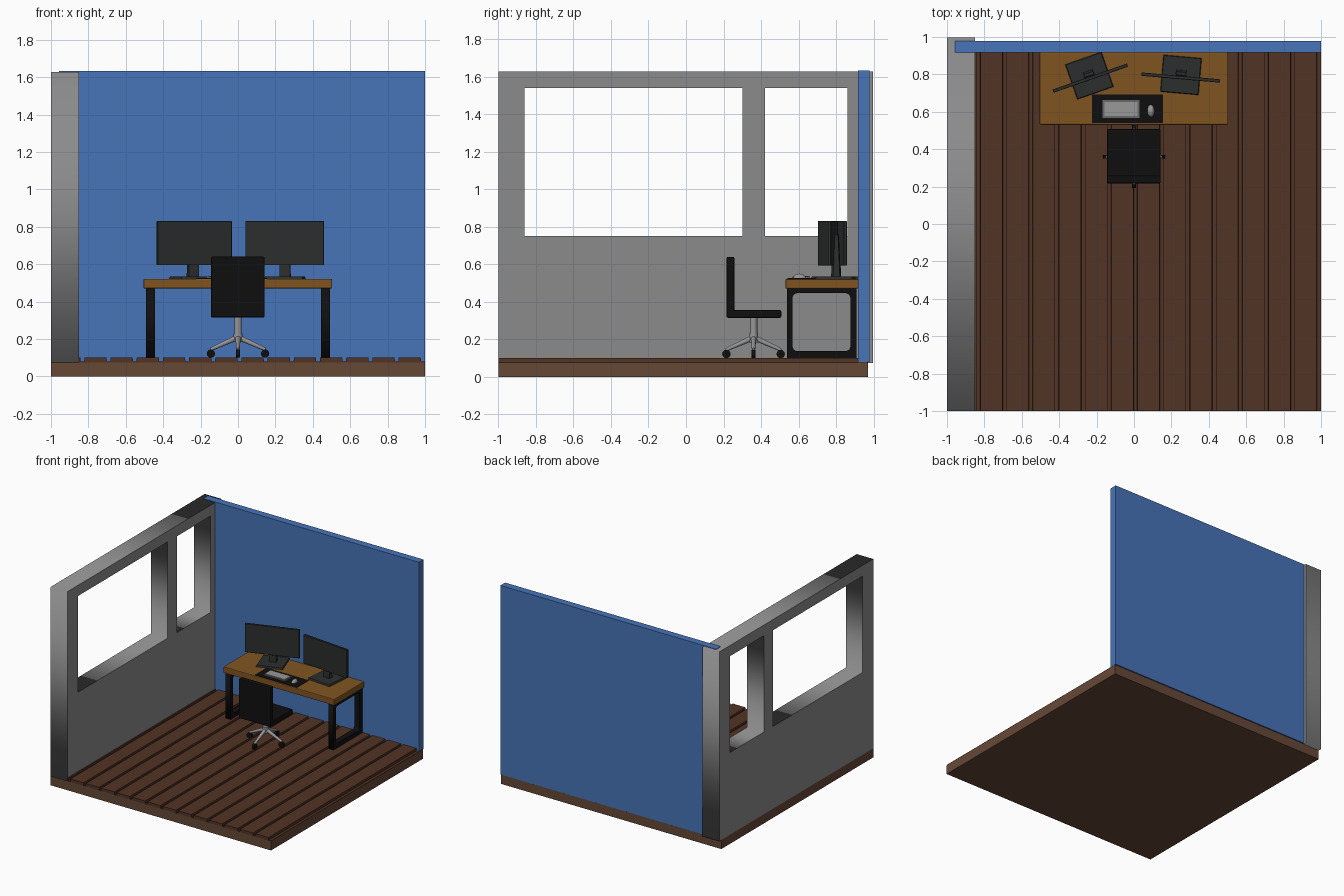
import bpy, bmesh, math
from mathutils import Vector, Matrix

if "Cube" in bpy.data.objects:
    bpy.data.objects.remove(bpy.data.objects["Cube"])


def mat(name, r, g, b):
    m = bpy.data.materials.new(name)
    lin = [((c / 255 + 0.055) / 1.055) ** 2.4 if c > 10 else c / 255 / 12.92 for c in (r, g, b)]
    m.diffuse_color = (*lin, 1)
    m.use_nodes = True
    m.node_tree.nodes["Principled BSDF"].inputs["Base Color"].default_value = m.diffuse_color
    return m


GREY = mat("wall grey", 139, 139, 139)
BLUE = mat("wall blue", 71, 116, 185)
SLAB = mat("slab brown", 102, 72, 54)
PLANK = mat("plank brown", 82, 51, 37)
WOOD = mat("desk wood", 128, 84, 33)
BLACK = mat("black", 15, 15, 15)
DARK = mat("screen charcoal", 44, 46, 46)
METAL = mat("light metal", 152, 152, 152)
TRIM = mat("keyboard trim", 105, 105, 108)


def finish(name, bm, material):
    bmesh.ops.recalc_face_normals(bm, faces=bm.faces[:])
    me = bpy.data.meshes.new(name)
    bm.to_mesh(me)
    bm.free()
    me.materials.append(material)
    ob = bpy.data.objects.new(name, me)
    bpy.context.collection.objects.link(ob)
    return ob


def smooth(ob):
    bpy.ops.object.select_all(action='DESELECT')
    ob.select_set(True)
    bpy.context.view_layer.objects.active = ob
    bpy.ops.object.shade_smooth_by_angle(angle=math.radians(40))


def box(name, x, y, z, material, taper=(1, 1), bevel=0, segs=2, place=None):
    """Box from (min, max) ranges; taper scales the top face."""
    bm = bmesh.new()
    bmesh.ops.create_cube(bm, size=1)
    for v in bm.verts:
        tx, ty = taper if v.co.z > 0 else (1, 1)
        v.co = Vector(((x[0] + x[1]) / 2 + v.co.x * tx * (x[1] - x[0]),
                       (y[0] + y[1]) / 2 + v.co.y * ty * (y[1] - y[0]),
                       (z[0] + z[1]) / 2 + v.co.z * (z[1] - z[0])))
    if bevel:
        bmesh.ops.bevel(bm, geom=bm.edges[:], offset=bevel, segments=segs,
                        profile=0.5, affect='EDGES')
    if place:
        bm.transform(place)
    return finish(name, bm, material)


def rod(name, a, b, r1, r2, material, sides=16):
    """Cylinder or cone between two points."""
    a, b = Vector(a), Vector(b)
    d = b - a
    bm = bmesh.new()
    bmesh.ops.create_cone(bm, cap_ends=True, segments=sides, radius1=r1, radius2=r2, depth=d.length)
    bm.transform(Matrix.Translation((a + b) / 2) @ d.to_track_quat('Z', 'Y').to_matrix().to_4x4())
    ob = finish(name, bm, material)
    smooth(ob)
    return ob


def rect(y, z, r=0):
    """Rectangle outline in the yz plane, with optional round corners."""
    if not r:
        return [(y[0], z[0]), (y[1], z[0]), (y[1], z[1]), (y[0], z[1])]
    pts = []
    corners = [(y[1] - r, z[1] - r), (y[0] + r, z[1] - r), (y[0] + r, z[0] + r), (y[1] - r, z[0] + r)]
    for i, (cy, cz) in enumerate(corners):
        for k in range(6):
            t = math.pi / 2 * (i + k / 5)
            pts.append((cy + r * math.cos(t), cz + r * math.sin(t)))
    return pts


def pierced_plate(name, x, loops, material):
    """Outline with holes in the yz plane, given thickness along x."""
    cu = bpy.data.curves.new(name, 'CURVE')
    cu.dimensions = '2D'
    cu.fill_mode = 'BOTH'
    cu.extrude = (x[1] - x[0]) / 2
    for loop in loops:
        sp = cu.splines.new('POLY')
        sp.points.add(len(loop) - 1)
        for p, (u, v) in zip(sp.points, loop):
            p.co = (u, v, 0, 1)
        sp.use_cyclic_u = True
    cu.materials.append(material)
    ob = bpy.data.objects.new(name, cu)
    ob.location.x = (x[0] + x[1]) / 2
    ob.rotation_euler = (math.pi / 2, 0, math.pi / 2)
    bpy.context.collection.objects.link(ob)
    bpy.ops.object.select_all(action='DESELECT')
    ob.select_set(True)
    bpy.context.view_layer.objects.active = ob
    bpy.ops.object.convert(target='MESH')


# Floor slab, underlay and planks with open grooves
box("floor_slab", (-1, 1), (-1, 0.97), (0, 0.075), SLAB)
box("plank_underlay", (-0.85, 1), (-0.998, 0.968), (0.074, 0.079), PLANK)
edges = [-0.86] + [-0.832 + 0.14 * k for k in range(14)] + [1.01]
for i in range(len(edges) - 1):
    x0, x1 = max(edges[i] + 0.009, -0.851), min(edges[i + 1] - 0.009, 1)
    if x1 - x0 > 0.004:
        box(f"floor_plank_{i + 1}", (x0, x1), (-1, 0.97), (0.075, 0.1), PLANK,
            taper=(1 - 0.004 / (x1 - x0) if x1 - x0 > 0.05 else 1, 1))

# Walls
WZ = (0.75, 1.54)
pierced_plate("window_wall", (-1, -0.85),
              [rect((-1, 0.997), (0.075, 1.628)), rect((-0.86, 0.30), WZ), rect((0.42, 0.86), WZ)], GREY)
box("back_wall", (-0.957, 1), (0.918, 0.978), (0.08, 1.632), BLUE)

# Desk
box("desk_top", (-0.505, 0.503), (0.53, 0.918), (0.47, 0.522), WOOD, bevel=0.006)
for side, x in (("left", (-0.491, -0.443)), ("right", (0.443, 0.491))):
    pierced_plate(f"desk_leg_{side}", x,
                  [rect((0.538, 0.91), (0.1, 0.472)), rect((0.568, 0.876), (0.138, 0.446), 0.025)], BLACK)

# Monitors: screen, neck and foot, each pair turned about z
for side, cx, cy, ang in (("left", -0.234, 0.78, 19.3), ("right", 0.25, 0.783, -5)):
    p = Matrix.Translation((cx, cy, 0)) @ Matrix.Rotation(math.radians(ang), 4, 'Z')
    box(f"monitor_screen_{side}", (-0.211, 0.211), (-0.009, 0.009), (0.595, 0.83), DARK, bevel=0.002, segs=1, place=p)
    box(f"monitor_neck_{side}", (-0.029, 0.029), (0.003, 0.04), (0.53, 0.76), DARK, taper=(0.9, 0.45), place=p)
    box(f"monitor_foot_{side}", (-0.103, 0.103), (-0.085, 0.113), (0.521, 0.535), DARK, taper=(0.96, 0.96), place=p)

# Desk mat, keyboard and mouse
box("desk_mat", (-0.225, 0.156), (0.54, 0.692), (0.521, 0.526), BLACK)
box("keyboard_base", (-0.168, 0.03), (0.568, 0.662), (0.526, 0.534), TRIM)
box("keyboard_keys", (-0.158, 0.02), (0.577, 0.653), (0.533, 0.538), METAL)
bm = bmesh.new()
bmesh.ops.create_uvsphere(bm, u_segments=20, v_segments=12, radius=1)
for v in bm.verts:
    v.co = Vector((0.09 + v.co.x * 0.019, 0.605 + v.co.y * 0.033, 0.526 + max(v.co.z, 0) * 0.024))
smooth(finish("mouse", bm, METAL))

# Chair
CY = 0.36
box("chair_seat", (-0.145, 0.143), (0.222, 0.508), (0.315, 0.357), BLACK, bevel=0.008)
box("chair_back", (-0.145, 0.143), (0.216, 0.258), (0.315, 0.64), BLACK, bevel=0.008)
rod("chair_post", (0, CY, 0.2), (0, CY, 0.318), 0.02, 0.02, METAL)
rod("chair_hub", (0, CY, 0.183), (0, CY, 0.23), 0.024, 0.024, METAL)
for i in range(4):
    d = Vector((round(math.cos(i * math.pi / 2)), round(math.sin(i * math.pi / 2)), 0))
    t = Vector((-d.y, d.x, 0))
    c = Vector((0, CY, 0))
    up = Vector((0, 0, 1))
    rod(f"chair_leg_{i + 1}", c + up * 0.21, c + d * 0.145 + up * 0.145, 0.015, 0.009, METAL, 12)
    rod(f"caster_stem_{i + 1}", c + d * 0.143 + up * 0.122, c + d * 0.143 + up * 0.15, 0.007, 0.007, METAL, 10)
    w = c + d * 0.145 + up * 0.122
    rod(f"caster_wheel_{i + 1}", w - t * 0.01, w + t * 0.01, 0.022, 0.022, BLACK, 20)
